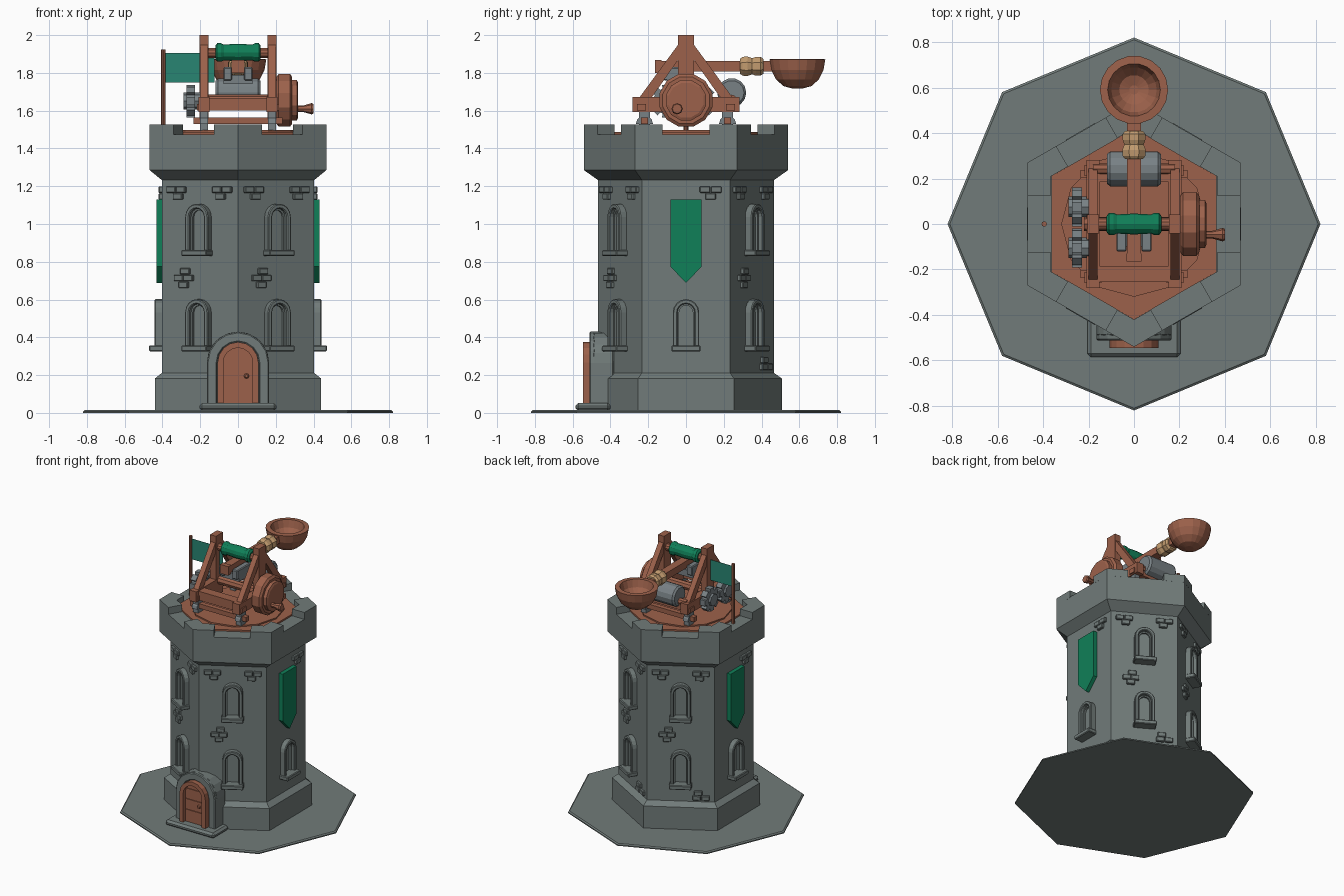
import bpy, bmesh, math
from mathutils import Matrix, Vector

if "Cube" in bpy.data.objects:
    bpy.data.objects.remove(bpy.data.objects["Cube"])

def mat(name, r, g, b):
    m = bpy.data.materials.new(name)
    m.diffuse_color = (r, g, b, 1)
    m.use_nodes = True
    m.node_tree.nodes["Principled BSDF"].inputs["Base Color"].default_value = m.diffuse_color
    return m

STONE = mat("stone grey", .165, .198, .192)
METAL = mat("metal grey", .19, .22, .235)
WOOD = mat("brown wood", .335, .12, .07)
GREEN = mat("green cloth", .005, .215, .098)
TEAL = mat("teal flag", .022, .235, .17)
ROPE = mat("tan rope", .54, .33, .16)
R3 = math.sqrt(3) / 2

def finish(name, bm, m, bevel=0):
    bmesh.ops.recalc_face_normals(bm, faces=bm.faces)
    me = bpy.data.meshes.new(name)
    bm.to_mesh(me)
    bm.free()
    me.materials.append(m)
    o = bpy.data.objects.new(name, me)
    bpy.context.collection.objects.link(o)
    if bevel:
        b = o.modifiers.new("bevel", 'BEVEL')
        b.width, b.segments = bevel, 1
    return o

# local frame on a wall: u along wall, v up, w outward along angle a
def frame(a):
    c, s = math.cos(math.radians(a)), math.sin(math.radians(a))
    return Matrix(((-s, 0, c, 0), (c, 0, s, 0), (0, 1, 0, 0), (0, 0, 0, 1)))

def prism(name, pts, w0, w1, m, M=Matrix(), bevel=0):
    bm = bmesh.new()
    lo = [bm.verts.new(M @ Vector((u, v, w0))) for u, v in pts]
    hi = [bm.verts.new(M @ Vector((u, v, w1))) for u, v in pts]
    bm.faces.new(lo)
    bm.faces.new(hi)
    n = len(pts)
    for i in range(n):
        j = (i + 1) % n
        bm.faces.new((lo[i], lo[j], hi[j], hi[i]))
    return finish(name, bm, m, bevel)

def box(name, x, y, z, m, bevel=0):
    return prism(name, [(x[0], y[0]), (x[1], y[0]), (x[1], y[1]), (x[0], y[1])], z[0], z[1], m, bevel=bevel)

# revolve (radius, height) profile around the local w axis
def lathe(name, prof, n, m, M=Matrix(), turn=0):
    bm = bmesh.new()
    rings = []
    for r, h in prof:
        ring = []
        for i in range(n):
            t = math.radians(turn) + 2 * math.pi * i / n
            ring.append(bm.verts.new(M @ Vector((r * math.cos(t), r * math.sin(t), h))))
        rings.append(ring)
    for a, b in zip(rings, rings[1:]):
        for i in range(n):
            j = (i + 1) % n
            bm.faces.new((a[i], a[j], b[j], b[i]))
    bm.faces.new(rings[0])
    bm.faces.new(rings[-1])
    return finish(name, bm, m)

def at(x, y, z):
    return Matrix.Translation((x, y, z))

def arch(w, z0, top, n=8):
    return [(w, z0)] + [(w * math.cos(math.pi * i / n), top - w + w * math.sin(math.pi * i / n))
                        for i in range(n + 1)] + [(-w, z0)]

def arch_band(name, w, t, z0, top, w0, w1, m, M, bevel=0):
    return prism(name, arch(w, z0, top) + arch(w - t, z0, top - t)[::-1], w0, w1, m, M, bevel)

X = frame(0)      # u = y, v = z, w = x
FRONT = frame(-90)  # u = x, v = z, w = -y

# ground slab and tower shell
lathe("ground_slab", [(.82, 0), (.82, .008), (.81, .015)], 8, STONE)
lathe("tower_body", [(.508, .01), (.508, .182), (.465, .212), (.465, 1.232), (.54, 1.285), (.54, 1.475)],
      6, STONE, turn=30)
lathe("roof_floor", [(.42, 1.47), (.42, 1.487)], 6, WOOD, turn=30)
lathe("turntable", [(.32, 1.485), (.32, 1.497)], 12, WOOD)

# corner merlons
for k in range(6):
    a = math.radians(30 + 60 * k)
    pts = []
    for ap, ks in ((.468, (-1, 0, 1)), (.364, (1, 0, -1))):
        for s in ks:
            if s == 0:
                pts.append((ap / R3 * math.cos(a), ap / R3 * math.sin(a)))
            else:
                f = a + s * math.pi / 6
                u = -s * .125
                pts.append((ap * math.cos(f) - u * math.sin(f), ap * math.sin(f) + u * math.cos(f)))
    prism("merlon", pts, 1.47, 1.527, STONE)

# windows, banners and loose bricks on each wall
A = .465 * R3
def bricks(M, u, z, rows):
    for i, row in enumerate(rows):
        for du in row:
            c, v = u + du, z - .036 * i
            prism("brick", [(c - .028, v - .017), (c + .028, v - .017), (c + .028, v + .017), (c - .028, v + .017)],
                  A - .01, A + .018, STONE, M, .004)

for a in range(0, 360, 60):
    M = frame(a)
    side = a in (0, 180)
    for z in ([.325] if side else [.325, .83]):
        arch_band("window_frame", .07, .025, z + .02, z + .277, A - .01, A + .04, STONE, M, .005)
        arch_band("window_lining", .046, .01, z + .02, z + .253, A - .01, A + .015, STONE, M)
        prism("window_sill", [(-.077, z), (.077, z), (.077, z + .032), (-.077, z + .032)], A - .01, A + .068,
              STONE, M, .005)
    if side:
        prism("banner", [(-.083, 1.13), (-.083, .775), (0, .688), (.083, .775), (.083, 1.13)], A - .005, A + .03, GREEN, M)
        bricks(M, .13, 1.182, [(-.03, .03), (.0,)])
    else:
        bricks(M, -.14, 1.182, [(-.03, .03), (.01,)])
        bricks(M, .14, 1.182, [(-.03, .03), (-.01,)])
        bricks(M, -.095, .75, [(.01,), (-.028, .03), (0,)])
        if a < 180:
            bricks(M, .14, .28, [(-.02,), (-.03, .03)])

# doorway
box("door_step", (-.205, .205), (-.585, -.40), (.01, .052), STONE, .015)
prism("door_surround", arch(.165, .04, .43, 10), .38, .495, STONE, FRONT, .008)
arch_band("door_arch", .165, .055, .04, .43, .48, .512, STONE, FRONT, .006)
arch_band("door_frame", .108, .03, .05, .375, .48, .545, WOOD, FRONT)
prism("door", arch(.08, .05, .346), .48, .518, WOOD, FRONT)
for z in (.11, .19, .27):
    prism("door_plank", [(-.07, z - .036), (.07, z - .036), (.07, z + .036), (-.07, z + .036)], .51, .524, WOOD, FRONT)
lathe("door_knob", [(.008, .52), (.014, .53), (.008, .542)], 8, WOOD, FRONT @ at(.045, .195, 0))

# catapult side frames
for s in (-1, 1):
    x0, x1 = s * .18 - .025, s * .18 + .025
    box("frame_post", (x0, x1), (-.042, .042), (1.55, 2.0), WOOD)
    box("frame_beam", (x0 - .003, x1 + .003), (-.282, .282), (1.592, 1.672), WOOD)
    for q in (-1, 1):
        prism("frame_brace", [(q * .25, 1.665), (q * .185, 1.665), (q * .03, 1.885), (q * .03, 1.965)],
              x0 + .005, x1 - .005, WOOD, X)
        prism("foot_bracket", [(q * .22 + .045 * math.cos(t * math.pi / 6), 1.53 + .045 * math.sin(t * math.pi / 6))
                               for t in range(7)], x0 + .004, x1 - .004, METAL, X)
        box("foot_block", (x0 + .004, x1 - .004), (q * .22 - .03, q * .22 + .03), (1.495, 1.595), METAL)
        box("beam_peg", (x0 - .012, x1 + .012), (q * .235 - .024, q * .235 + .024), (1.6, 1.635), WOOD)
for q in (-1, 1):
    y = q * .22
    box("cross_beam", (-.18, .18), (y - .035, y + .035), (1.6, 1.668), WOOD)
    box("lower_bar", (-.235, .235), (y - .018, y + .018), (1.53, 1.565), WOOD)

# winch drum, main axle and green roll
lathe("winch_drum", [(.065, -.118), (.077, -.105), (.077, .105), (.065, .118)], 14, METAL, X @ at(.242, 1.695, 0))
lathe("winch_shaft", [(.025, -.18), (.025, .18)], 8, WOOD, X @ at(.242, 1.66, 0))
lathe("top_axle", [(.028, -.2), (.028, .2)], 10, WOOD, X @ at(0, 1.905, 0))
lathe("green_roll", [(.036, -.12), (.049, -.11), (.049, -.09), (.042, -.075), (.046, 0),
                     (.042, .075), (.049, .09), (.049, .11), (.036, .12)], 12, GREEN, X @ at(0, 1.908, 0))

# throwing arm with rope wrap, bowl and hinge bracket
box("throwing_arm", (-.03, .03), (-.165, .47), (1.808, 1.862), WOOD)
box("arm_end", (-.034, .034), (-.165, -.13), (1.8, 1.868), WOOD)
lathe("rope_wrap", [(.042, -.41), (.054, -.395), (.054, -.37), (.046, -.35), (.056, -.325), (.054, -.3), (.042, -.285)],
      8, ROPE, FRONT @ at(0, 1.835, 0), 22.5)
lathe("bowl", [(.03, 1.718), (.075, 1.73), (.115, 1.765), (.14, 1.815), (.15, 1.872), (.116, 1.874),
               (.1, 1.82), (.065, 1.78), (.02, 1.765)], 18, WOOD, at(0, .59, 0))
for s in (-1, 1):
    box("hinge_ear", (s * .055 - .023, s * .055 + .023), (-.12, .04), (1.76, 1.83), METAL, .006)
box("hinge_plate", (-.078, .078), (-.1, .03), (1.74, 1.79), METAL)

# crank wheel on the right
lathe("crank_wheel", [(.13, .205), (.145, .215), (.145, .275), (.128, .287), (.11, .287), (.11, .312), (.095, .318)],
      12, WOOD, X @ at(0, 1.655, 0), 15)
lathe("crank_axle", [(.03, -.22), (.03, .25)], 8, WOOD, X @ at(0, 1.655, 0))
lathe("crank_handle", [(.017, .3), (.017, .345), (.03, .39), (.025, .4)], 8, WOOD, X @ at(-.047, 1.61, 0))

# toothed gears on the left
for y in (.075, -.105):
    pts = []
    for i in range(8):
        for d, r in ((-14, .088), (14, .088), (17, .068), (28, .068)):
            t = math.radians(45 * i + d)
            pts.append((r * math.cos(t), r * math.sin(t)))
    G = X @ at(y, 1.65, 0)
    prism("gear", pts, -.272, -.228, METAL, G)
    lathe("gear_hub", [(.045, -.288), (.045, -.2)], 8, METAL, G)

# flag and pole
lathe("flag_pole", [(.012, 1.475), (.012, 1.925)], 8, WOOD, at(-.395, 0, 0))
box("flag", (-.385, -.125), (-.001, .001), (1.75, 1.905), TEAL)
